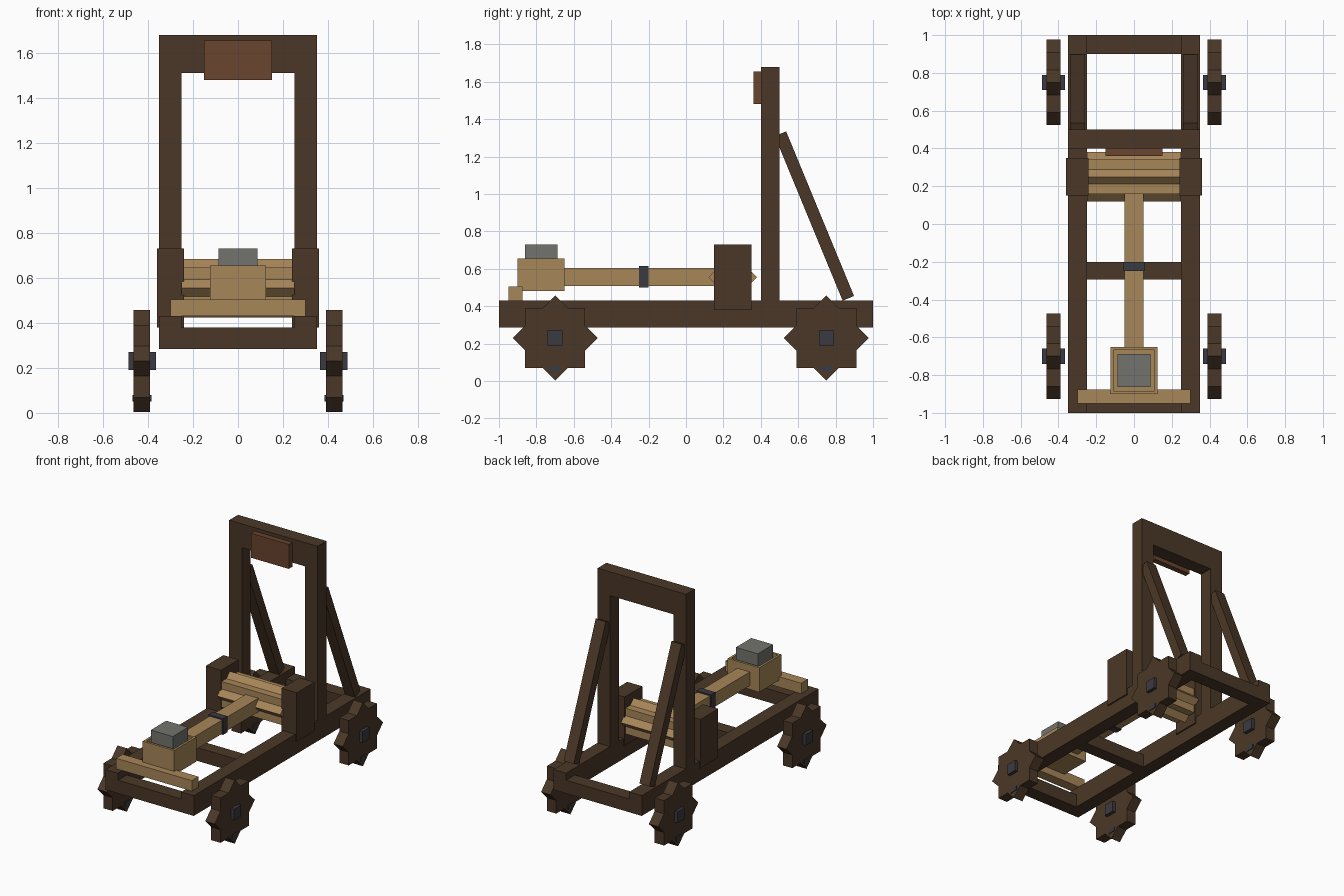
import bpy, bmesh, math
from mathutils import Matrix, Vector

cube = bpy.data.objects.get("Cube")
if cube:
    bpy.data.objects.remove(cube, do_unlink=True)


def material(name, rgb):
    m = bpy.data.materials.new(name)
    m.use_nodes = True
    m.diffuse_color = (*rgb, 1)
    m.node_tree.nodes["Principled BSDF"].inputs["Base Color"].default_value = (*rgb, 1)
    return m


DARK = material("dark wood", (0.069, 0.039, 0.020))
LIGHT = material("light wood", (0.39, 0.24, 0.10))
LEATHER = material("brown leather", (0.14, 0.058, 0.026))
STONE = material("grey stone", (0.17, 0.17, 0.155))
IRON = material("dark iron", (0.042, 0.042, 0.054))


def finish(bm, name, mat):
    bmesh.ops.recalc_face_normals(bm, faces=bm.faces)
    mesh = bpy.data.meshes.new(name)
    bm.to_mesh(mesh)
    bm.free()
    mesh.materials.append(mat)
    obj = bpy.data.objects.new(name, mesh)
    bpy.context.collection.objects.link(obj)
    return obj


def box(name, mat, x, y, z):
    """Box from (low, high) ranges on each axis."""
    bm = bmesh.new()
    bmesh.ops.create_cube(bm, size=1)
    for v in bm.verts:
        for i, (lo, hi) in enumerate((x, y, z)):
            v.co[i] = lo if v.co[i] < 0 else hi
    return finish(bm, name, mat)


def span(half):
    return (-half, half)


def side_range(side, lo, hi):
    return tuple(sorted((side * lo, side * hi)))


def star(name, mat, x, y, z, tip):
    """Eight-pointed star (two crossed squares) extruded along x."""
    bm = bmesh.new()
    inner = tip / math.sqrt(2) / math.cos(math.pi / 8)
    ring = []
    for k in range(16):
        a = k * math.pi / 8
        r = inner if k % 2 else tip
        ring.append(bm.verts.new((x[0], y + r * math.cos(a), z + r * math.sin(a))))
    face = bm.faces.new(ring)
    new = bmesh.ops.extrude_face_region(bm, geom=[face])["geom"]
    verts = [g for g in new if isinstance(g, bmesh.types.BMVert)]
    bmesh.ops.translate(bm, verts=verts, vec=(x[1] - x[0], 0, 0))
    return finish(bm, name, mat)


# Base frame cross beams
for name, y in (("front", (-1, -0.9)), ("middle", (-0.295, -0.2)), ("back", (0.9, 1))):
    box(name + "_cross_beam", DARK, span(0.25), y, (0.285, 0.38))

# Paired frame parts and wheels
for label, s in (("left", 1), ("right", -1)):
    box(label + "_rail", DARK, side_range(s, 0.25, 0.35), (-1, 1), (0.285, 0.43))
    box(label + "_upright", DARK, side_range(s, 0.25, 0.35), (0.4, 0.5), (0.43, 1.68))
    box(label + "_axle_post", DARK, side_range(s, 0.24, 0.36), (0.15, 0.35), (0.38, 0.73))

    # Slanted brace behind the upright
    top, foot = Vector((s * 0.3, 0.505, 1.322)), Vector((s * 0.3, 0.868, 0.442))
    along = foot - top
    brace = box(label + "_brace", DARK, span(0.04), span(0.033), span(along.length / 2))
    tilt = Matrix.Rotation(math.atan2(-along.y, along.z), 4, 'X')
    brace.matrix_world = Matrix.Translation((top + foot) / 2) @ tilt

    for end, y in (("front", -0.7), ("back", 0.75)):
        part = end + "_" + label
        star(part + "_wheel", DARK, side_range(s, 0.39, 0.464), y, 0.23, 0.227)
        box(part + "_hub", IRON, side_range(s, 0.365, 0.487), (y - 0.04, y + 0.04), (0.19, 0.27))
        box(part + "_wheel_stud", IRON, side_range(s, 0.385, 0.469), (y - 0.03, y + 0.03), (0.05, 0.08))

# Top beam with its padded stop
box("top_beam", DARK, span(0.25), (0.4, 0.5), (1.51, 1.68))
box("arm_pad", LEATHER, span(0.15), (0.36, 0.4), (1.48, 1.655))

# Twisted rope drum and throwing arm
star("rope_drum", LIGHT, span(0.25), 0.25, 0.555, 0.13)
box("throwing_arm", LIGHT, span(0.05), (-0.65, 0.25), (0.507, 0.605))
box("arm_band", IRON, span(0.057), (-0.25, -0.2), (0.5, 0.615))

# Hollow bucket: inset the top and push it down
bucket = box("bucket", LIGHT, span(0.125), (-0.9, -0.65), (0.48, 0.655))
bm = bmesh.new()
bm.from_mesh(bucket.data)
lid = max(bm.faces, key=lambda f: f.calc_center_median().z)
bmesh.ops.inset_region(bm, faces=[lid], thickness=0.023)
floor = bmesh.ops.extrude_face_region(bm, geom=[lid])["geom"]
bmesh.ops.translate(bm, verts=[g for g in floor if isinstance(g, bmesh.types.BMVert)], vec=(0, 0, -0.1))
bmesh.ops.delete(bm, geom=[lid], context='FACES_ONLY') if lid.is_valid else None
bm.to_mesh(bucket.data)
bm.free()

box("stone_block", STONE, span(0.087), (-0.862, -0.688), (0.555, 0.73))

# Arm rest across the front
box("arm_rest", LIGHT, span(0.3), (-0.95, -0.875), (0.43, 0.505))
